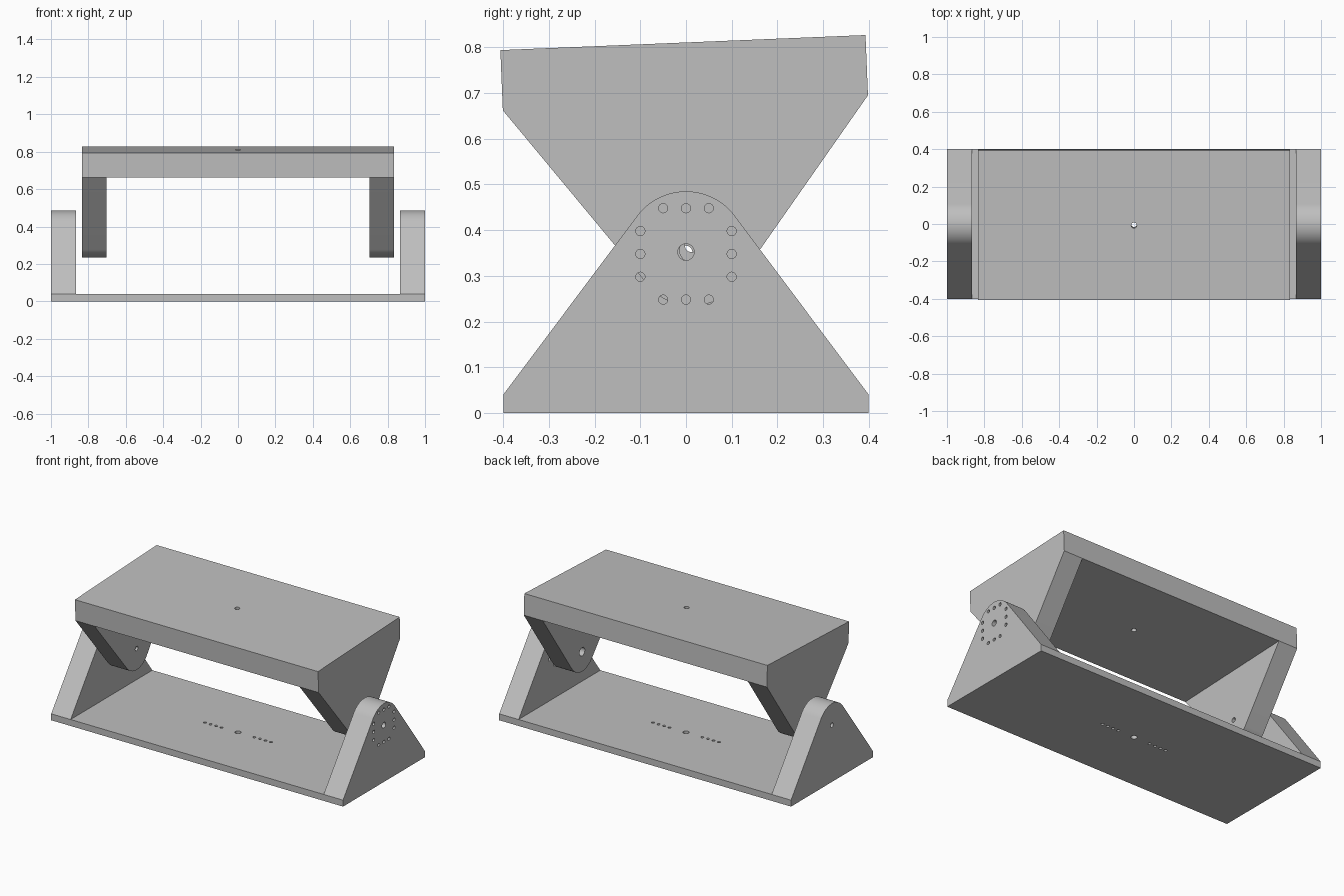
import bpy, bmesh
from math import atan2, acos, hypot, sin, cos, pi, radians
from mathutils import Matrix, Vector

cube = bpy.data.objects.get("Cube")
if cube:
    bpy.data.objects.remove(cube)

grey = bpy.data.materials.new("plain grey")
grey.use_nodes = True
grey.diffuse_color = (0.52, 0.52, 0.52, 1)
grey.node_tree.nodes["Principled BSDF"].inputs["Base Color"].default_value = (0.52, 0.52, 0.52, 1)

HALF_Y = 0.4


def to_object(bm, name):
    bmesh.ops.recalc_face_normals(bm, faces=bm.faces)
    mesh = bpy.data.meshes.new(name)
    bm.to_mesh(mesh)
    bm.free()
    mesh.materials.append(grey)
    obj = bpy.data.objects.new(name, mesh)
    bpy.context.collection.objects.link(obj)
    return obj


def drill(bm, centre, radius, depth, axis):
    """Add one cylinder, along x or z, to a hole cutter."""
    turn = Matrix.Rotation(pi / 2, 4, 'Y') if axis == 'X' else Matrix()
    bmesh.ops.create_cone(bm, cap_ends=True, segments=24, radius1=radius, radius2=radius,
                          depth=depth, matrix=Matrix.Translation(centre) @ turn)


def subtract(obj, cutter):
    cutter.hide_render = True
    mod = obj.modifiers.new("cut", 'BOOLEAN')
    mod.operation, mod.solver, mod.object = 'DIFFERENCE', 'EXACT', cutter
    bpy.context.view_layer.objects.active = obj
    bpy.ops.object.modifier_apply(modifier=mod.name)
    bpy.data.objects.remove(cutter)


def bracket(name, half_x, wall, thick, pivot, radius, wall_holes, plate_holes):
    """U bracket: flat plate at z = 0 with tapered, round-ended side walls."""
    # side silhouette, with the slopes tangent to the round end
    start = (atan2(thick - pivot, HALF_Y)
             + acos(radius / hypot(HALF_Y, pivot - thick)))
    arc = [start + (pi - 2 * start) * i / 32 for i in range(33)]
    outline = [(-HALF_Y, 0), (HALF_Y, 0), (HALF_Y, thick)]
    outline += [(radius * cos(a), pivot + radius * sin(a)) for a in arc]
    outline.append((-HALF_Y, thick))
    bm = bmesh.new()
    face = bm.faces.new([bm.verts.new((-half_x, y, z)) for y, z in outline])
    ext = bmesh.ops.extrude_face_region(bm, geom=[face])["geom"]
    bmesh.ops.translate(bm, vec=(2 * half_x, 0, 0),
                        verts=[v for v in ext if isinstance(v, bmesh.types.BMVert)])
    obj = to_object(bm, name)

    # open space between the walls
    bm = bmesh.new()
    bmesh.ops.create_cube(bm, size=1, matrix=Matrix.Translation((0, 0, thick + 0.5))
                          @ Matrix.Diagonal((2 * (half_x - wall), 2, 1, 1)))
    subtract(obj, to_object(bm, "pocket_cutter"))

    # holes through the walls and the plate
    bm = bmesh.new()
    for side, y, z, r in wall_holes:
        drill(bm, Vector((side * (half_x - wall / 2), y, z)), r, wall + 0.04, 'X')
    for x, r in plate_holes:
        drill(bm, Vector((x, 0, thick / 2)), r, thick + 0.04, 'Z')
    subtract(obj, to_object(bm, "hole_cutter"))

    bpy.ops.object.select_all(action='DESELECT')
    obj.select_set(True)
    bpy.context.view_layer.objects.active = obj
    bpy.ops.object.shade_smooth_by_angle(angle=radians(30))
    return obj


# Base bracket: square ring of index holes on the left wall, row of holes in the plate
PIVOT = 0.352
ring = [(1, 0, PIVOT, 0.018), (-1, 0, PIVOT, 0.014)]
for step in (-0.05, 0, 0.05):
    for far in (-0.1, 0.1):
        ring.append((1, step, 0.348 + far, 0.01))
        ring.append((1, far, 0.348 + step, 0.01))
row = [(0, 0.018)]
for side in (-1, 1):
    row += [(side * (0.112 + 0.038 * i), 0.009) for i in range(4)]
bracket("base_bracket", 1.0, 0.133, 0.04, PIVOT, 0.133, ring, row)

# Tilting bracket: turned over, hung between the base walls, slightly tilted
REACH = 0.455
upper = bracket("tilting_bracket", 0.833, 0.13, 0.132, REACH, 0.122,
                [(1, 0, REACH, 0.026), (-1, 0, REACH - 0.01, 0.014)], [(0, 0.015)])
upper.matrix_world = (Matrix.Translation((0, 0.012, 0.356))
                      @ Matrix.Rotation(pi + radians(2.36), 4, 'X')
                      @ Matrix.Translation((0, 0, -REACH)))
